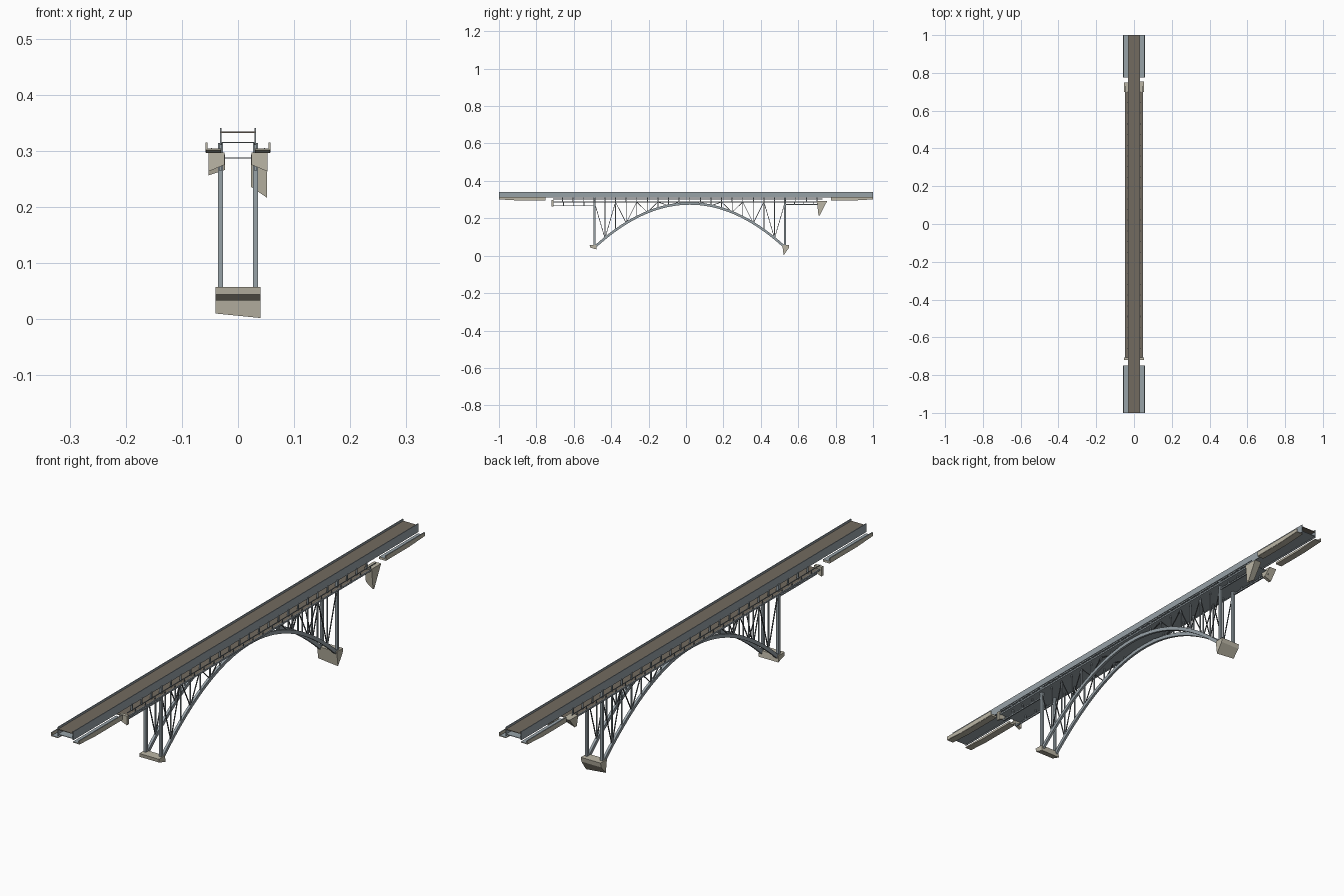
import bpy, bmesh
from mathutils import Matrix, Vector

if "Cube" in bpy.data.objects:
    bpy.data.objects.remove(bpy.data.objects["Cube"])


def material(name, rgb):
    m = bpy.data.materials.new(name)
    m.use_nodes = True
    color = (*rgb, 1)
    m.diffuse_color = color
    m.node_tree.nodes["Principled BSDF"].inputs["Base Color"].default_value = color
    return m


STEEL = material("blue grey steel", (0.31, 0.36, 0.39))
ASPHALT = material("brown roadway", (0.17, 0.145, 0.115))
CONCRETE = material("beige concrete", (0.50, 0.47, 0.38))
DARK = material("dark steel", (0.09, 0.10, 0.11))


def finish(name, bm, mat, top=None):
    """Make an object; faces that look up may take a second material."""
    bmesh.ops.recalc_face_normals(bm, faces=bm.faces)
    mesh = bpy.data.meshes.new(name)
    mesh.materials.append(mat)
    if top:
        mesh.materials.append(top)
        for f in bm.faces:
            f.material_index = int(f.normal.z > 0.9)
    bm.to_mesh(mesh)
    bm.free()
    ob = bpy.data.objects.new(name, mesh)
    bpy.context.collection.objects.link(ob)
    return ob


def box(bm, x, y, z):
    size = Matrix.Diagonal((x[1] - x[0], y[1] - y[0], z[1] - z[0], 1))
    mid = Matrix.Translation((sum(x) / 2, sum(y) / 2, sum(z) / 2))
    bmesh.ops.create_cube(bm, size=1, matrix=mid @ size)


def bar(bm, x, a, b, width, depth):
    """Straight member in the plane at x, from (y, z) a to b."""
    a, b = Vector((x, *a)), Vector((x, *b))
    along = (b - a).normalized()
    side = Vector((1, 0, 0))
    rot = Matrix((side, along.cross(side), along)).transposed().to_4x4()
    scale = Matrix.Diagonal((width, depth, (b - a).length, 1))
    bmesh.ops.create_cube(bm, size=1, matrix=Matrix.Translation((a + b) / 2) @ rot @ scale)


def prism(bm, x0, x1, outline, lift=0):
    """Side outline (y, z) drawn across x; the low points rise by lift at x0."""
    top = max(z for _, z in outline)
    ends = []
    for x, up in ((x0, lift), (x1, 0)):
        ends.append([bm.verts.new((x, y, z + up * (z < top - 0.025))) for y, z in outline])
    bm.faces.new(ends[0])
    bm.faces.new(ends[1])
    n = len(outline)
    for i in range(n):
        j = (i + 1) % n
        bm.faces.new((ends[0][i], ends[0][j], ends[1][j], ends[1][i]))


SIDES = (-1, 1)
RIB = 0.031                       # plane of ribs, columns and road walls
MID, HALF = 0.02, 0.51            # arch centre and half span
START, END = MID - HALF, MID + HALF
WALK = (-0.71, 0.73)              # extent of the lower walkway
WALK_Z = 0.287


def arch(y):
    return 0.279 - 0.235 * ((y - MID) / HALF) ** 2


# Upper roadway: road sheet, underside sheet and side walls
bm = bmesh.new()
box(bm, (-RIB, RIB), (-1, 1), (0.332, 0.334))
finish("roadway", bm, ASPHALT)
bm = bmesh.new()
box(bm, (-RIB, RIB), (-1, 1), (0.314, 0.316))
finish("roadway_underside", bm, STEEL)
bm = bmesh.new()
for s in SIDES:
    x = s * RIB
    box(bm, (x - 0.0015, x + 0.0015), (-1, 1), (0.31, 0.341))
finish("roadway_walls", bm, STEEL)

# Lower walkway with railings
bm = bmesh.new()
box(bm, (-0.048, 0.048), WALK, (WALK_Z - 0.001, WALK_Z + 0.001))
finish("lower_walkway", bm, STEEL, ASPHALT)
STEP = 2 * HALF / 18
bm = bmesh.new()
for s in SIDES:
    x = s * 0.047
    bar(bm, x, (WALK[0], 0.303), (WALK[1], 0.303), 0.002, 0.003)
    bar(bm, x, (WALK[0], WALK_Z), (WALK[1], WALK_Z), 0.003, 0.006)
    for i in range(-3, 22):
        y = START + i * STEP
        bar(bm, x, (y, WALK_Z), (y, 0.303), 0.002, 0.003)
finish("walkway_railings", bm, STEEL)

# Hangers between the two decks
bm = bmesh.new()
for s in SIDES:
    for i in range(-3, 22):
        y = START + i * STEP
        bar(bm, s * RIB, (y, WALK_Z), (y, 0.314), 0.005, 0.005)
finish("deck_hangers", bm, STEEL)

# Approach span trusses
bm = bmesh.new()
for s in SIDES:
    x = s * RIB
    for y0, y1, low in ((WALK[0], START, 0.267), (END, WALK[1], 0.274)):
        bar(bm, x, (y0, low), (y1, low), 0.005, 0.005)
        for k in range(5):
            y = y0 + (y1 - y0) * k / 4
            bar(bm, x, (y, low), (y, WALK_Z), 0.004, 0.004)
finish("approach_trusses", bm, STEEL)

# Arch ribs swept along the parabola
bm = bmesh.new()
N = 36
for s in SIDES:
    rings = []
    for i in range(N + 1):
        y = START + 2 * HALF * i / N
        slope = Vector((0, 1, -0.47 * (y - MID) / HALF ** 2)).normalized()
        up = Vector((0, -slope.z, slope.y)) * 0.0065
        mid = Vector((s * RIB, y, arch(y)))
        side = Vector((0.0045, 0, 0))
        rings.append([bm.verts.new(mid + p) for p in
                      (side + up, up - side, -side - up, side - up)])
    for a, b in zip(rings, rings[1:]):
        for k in range(4):
            bm.faces.new((a[k], a[k - 1], b[k - 1], b[k]))
    bm.faces.new(rings[0])
    bm.faces.new(rings[-1])
finish("arch_ribs", bm, STEEL)

# End columns
bm = bmesh.new()
for s in SIDES:
    for y in (START, END):
        bar(bm, s * RIB, (y, 0.045), (y, 0.314), 0.009, 0.011)
finish("end_columns", bm, STEEL)

# Spandrel posts and diagonals
posts, braces = bmesh.new(), bmesh.new()
for s in SIDES:
    x = s * RIB
    for i in range(1, 18):
        y = START + i * STEP
        bar(posts, x, (y, arch(y)), (y, WALK_Z), 0.004, 0.004)
        if i % 2:
            for d in SIDES:
                bar(braces, x, (y, arch(y)), (y + d * STEP, WALK_Z), 0.003, 0.003)
finish("spandrel_posts", posts, STEEL)
finish("spandrel_diagonals", braces, DARK)

# Arch footings
bm = bmesh.new()
prism(bm, -0.04, 0.04, [(-0.515, 0.057), (-0.48, 0.057), (-0.477, 0.033), (-0.513, 0.044)])
finish("front_footing", bm, CONCRETE)
bm = bmesh.new()
prism(bm, -0.04, 0.04, [(0.515, 0.057), (0.552, 0.057), (0.549, 0.04), (0.522, 0.002)], 0.008)
finish("back_footing", bm, CONCRETE)

# Walkway end walls: thin at the front, wedges at the back
bm = bmesh.new()
for s in SIDES:
    prism(bm, s * 0.024, s * 0.053,
          [(-0.72, 0.297), (-0.708, 0.297), (-0.708, 0.263), (-0.72, 0.263)], 0.012)
prism(bm, 0.023, 0.052, [(0.70, 0.293), (0.755, 0.293), (0.715, 0.216), (0.708, 0.216)], 0.02)
prism(bm, -0.023, -0.053, [(0.70, 0.293), (0.75, 0.293), (0.72, 0.256), (0.708, 0.256)], 0.01)
finish("walkway_end_walls", bm, CONCRETE)

# Abutment ledges with outer parapets
for name, inner, outer in (("front", -0.75, -1), ("back", 0.775, 1)):
    bm = bmesh.new()
    bend = outer * 0.91
    for s in SIDES:
        prism(bm, s * 0.03, s * 0.057,
              [(inner, 0.304), (outer, 0.304), (outer, 0.301), (bend, 0.296), (inner, 0.296)])
        prism(bm, s * 0.054, s * 0.058,
              [(inner, 0.315), (outer, 0.315), (outer, 0.302), (bend, 0.297), (inner, 0.297)])
    finish(name + "_abutment_ledges", bm, CONCRETE, STEEL)
